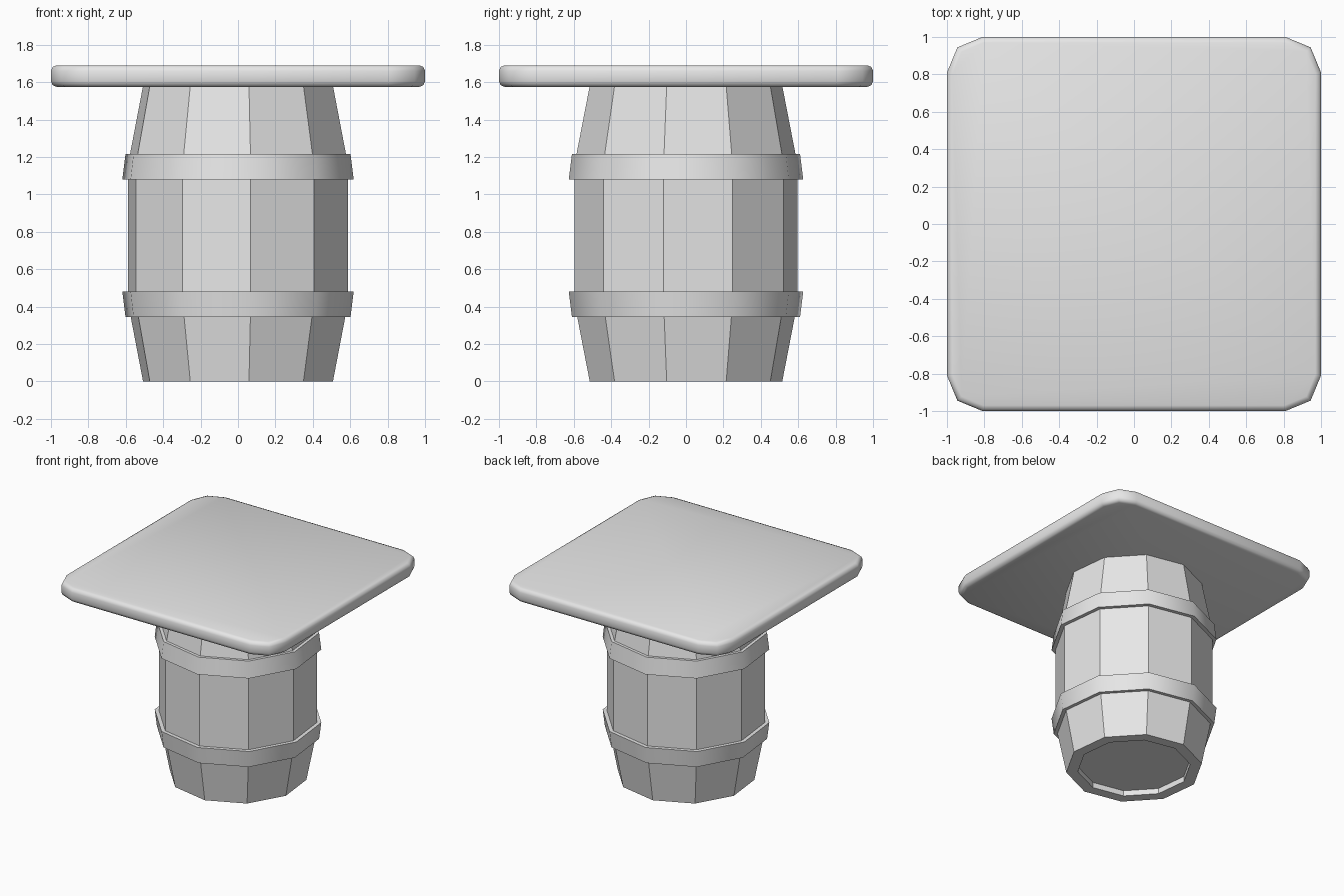
import bpy, bmesh, math

cube = bpy.data.objects.get("Cube")
if cube:
    bpy.data.objects.remove(cube, do_unlink=True)

SIDES = 10
TURN = math.radians(-83.5)   # rotation of the first stave edge
MID = 0.78                   # mid height of the barrel

grey = bpy.data.materials.new("light grey")
grey.use_nodes = True
grey.diffuse_color = (0.8, 0.8, 0.8, 1)
grey.node_tree.nodes["Principled BSDF"].inputs["Base Color"].default_value = (0.8, 0.8, 0.8, 1)


def finish(name, bm, smooth=False):
    bmesh.ops.recalc_face_normals(bm, faces=bm.faces)
    for f in bm.faces:
        f.smooth = smooth
    mesh = bpy.data.meshes.new(name)
    bm.to_mesh(mesh)
    bm.free()
    mesh.materials.append(grey)
    obj = bpy.data.objects.new(name, mesh)
    bpy.context.collection.objects.link(obj)
    return obj


def lathe(name, profile, closed=False, smooth=False):
    """Turn (radius, height) points; closed joins the ends, otherwise they are capped."""
    bm = bmesh.new()
    angles = [TURN + i * math.tau / SIDES for i in range(SIDES)]
    rings = [[bm.verts.new((r * math.cos(a), r * math.sin(a), z)) for a in angles]
             for r, z in profile]
    pairs = list(zip(rings, rings[1:]))
    if closed:
        pairs.append((rings[-1], rings[0]))
    else:
        bm.faces.new(rings[0])
        bm.faces.new(rings[-1])
    for low, high in pairs:
        for i in range(SIDES):
            j = (i + 1) % SIDES
            bm.faces.new((low[i], low[j], high[j], high[i]))
    return finish(name, bm, smooth)


# Barrel with a recessed head at each end
half = [(0.43, 0.045), (0.43, 0.0), (0.518, 0.0), (0.6, 0.42)]
top_half = [(r, 2 * MID + 0.02 - z) for r, z in reversed(half)]
lathe("barrel", half + top_half)

# Hoops, flaring towards the middle of the barrel
hoop = [(0.57, 0.345), (0.614, 0.345), (0.631, 0.48), (0.59, 0.48)]
for name, points in (("lower_hoop", hoop),
                     ("upper_hoop", [(r, 2 * MID - z) for r, z in hoop])):
    obj = lathe(name, points, closed=True)
    bpy.ops.object.select_all(action='DESELECT')
    obj.select_set(True)
    bpy.context.view_layer.objects.active = obj
    bpy.ops.object.shade_smooth_by_angle(angle=math.radians(45))

# Table top with rounded corners and softened rims
bm = bmesh.new()
bmesh.ops.create_cube(bm, size=2)
for v in bm.verts:
    v.co.z = 1.69 if v.co.z > 0 else 1.575
upright = [e for e in bm.edges if abs(e.verts[0].co.z - e.verts[1].co.z) > 0.05]
bmesh.ops.bevel(bm, geom=upright, offset=0.19, segments=2, profile=0.5, affect='EDGES')
rims = [e for e in bm.edges if abs(e.verts[0].co.z - e.verts[1].co.z) < 0.01]
bmesh.ops.bevel(bm, geom=rims, offset=0.03, segments=2, profile=0.5, affect='EDGES')
finish("table_top", bm, smooth=True)
